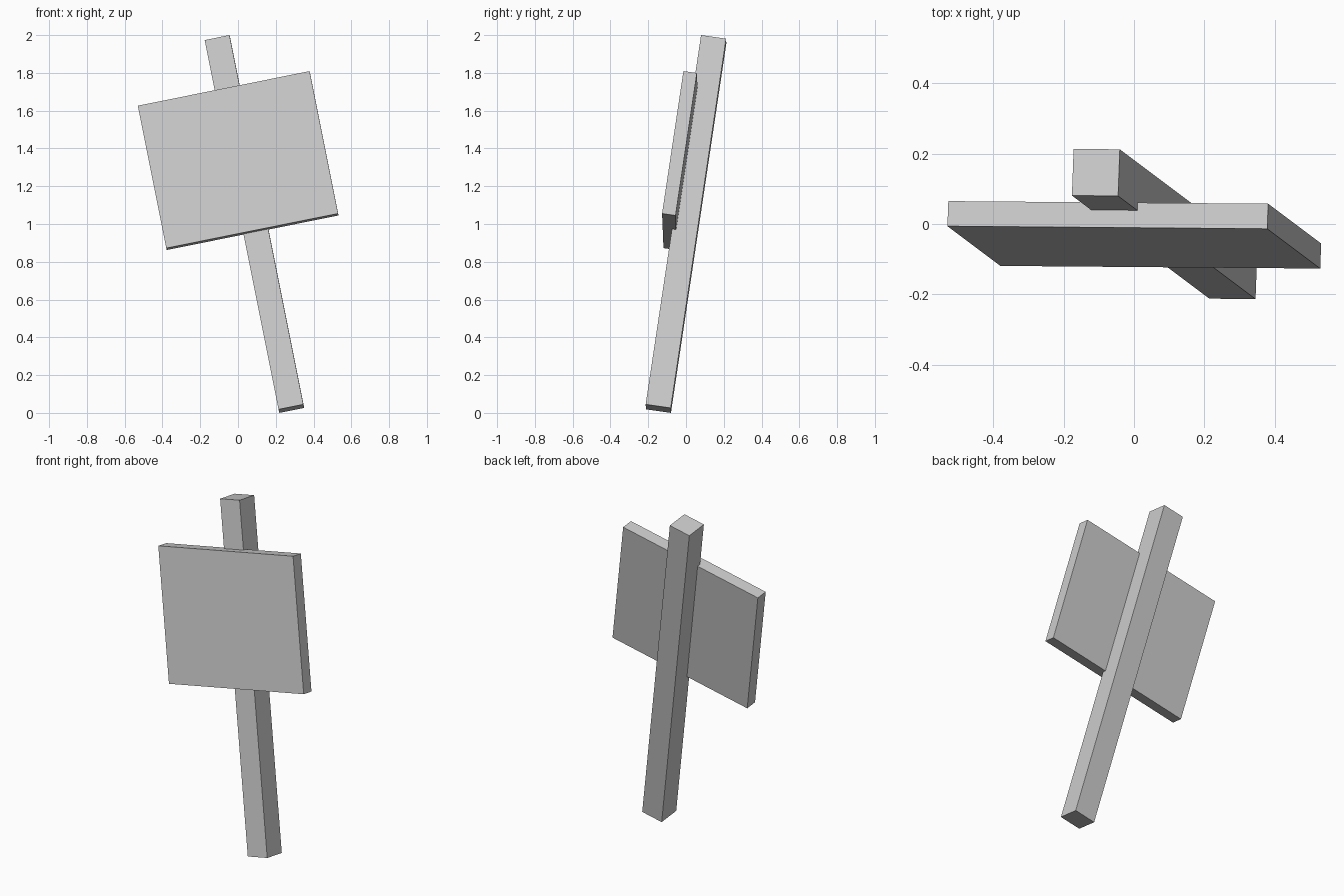
import bpy
from mathutils import Matrix, Vector

if "Cube" in bpy.data.objects:
    bpy.data.objects.remove(bpy.data.objects["Cube"])

# Shared tilted frame: up along the post, side across the board
up = Vector((-0.194, 0.1455, 0.970)).normalized()
side = Vector((0.979, -0.0076, 0.2004))
side = (side - up * side.dot(up)).normalized()
back = up.cross(side)
frame = Matrix((side, back, up)).transposed().to_4x4()
frame.translation = (0.087, 0.0, 1.0)


def box(name, size, offset):
    """Box of the given size, placed in the tilted frame."""
    bpy.ops.mesh.primitive_cube_add(size=1)
    ob = bpy.context.object
    ob.name = name
    ob.data.transform(Matrix.Diagonal((*size, 1)))
    ob.matrix_world = frame @ Matrix.Translation(offset)
    return ob


# Square post
box("post", (0.134, 0.134, 2.015), (0, 0, 0))
# Board sunk slightly into the front of the post
box("sign_board", (0.928, 0.072, 0.777), (-0.018, -0.081, 0.338))
